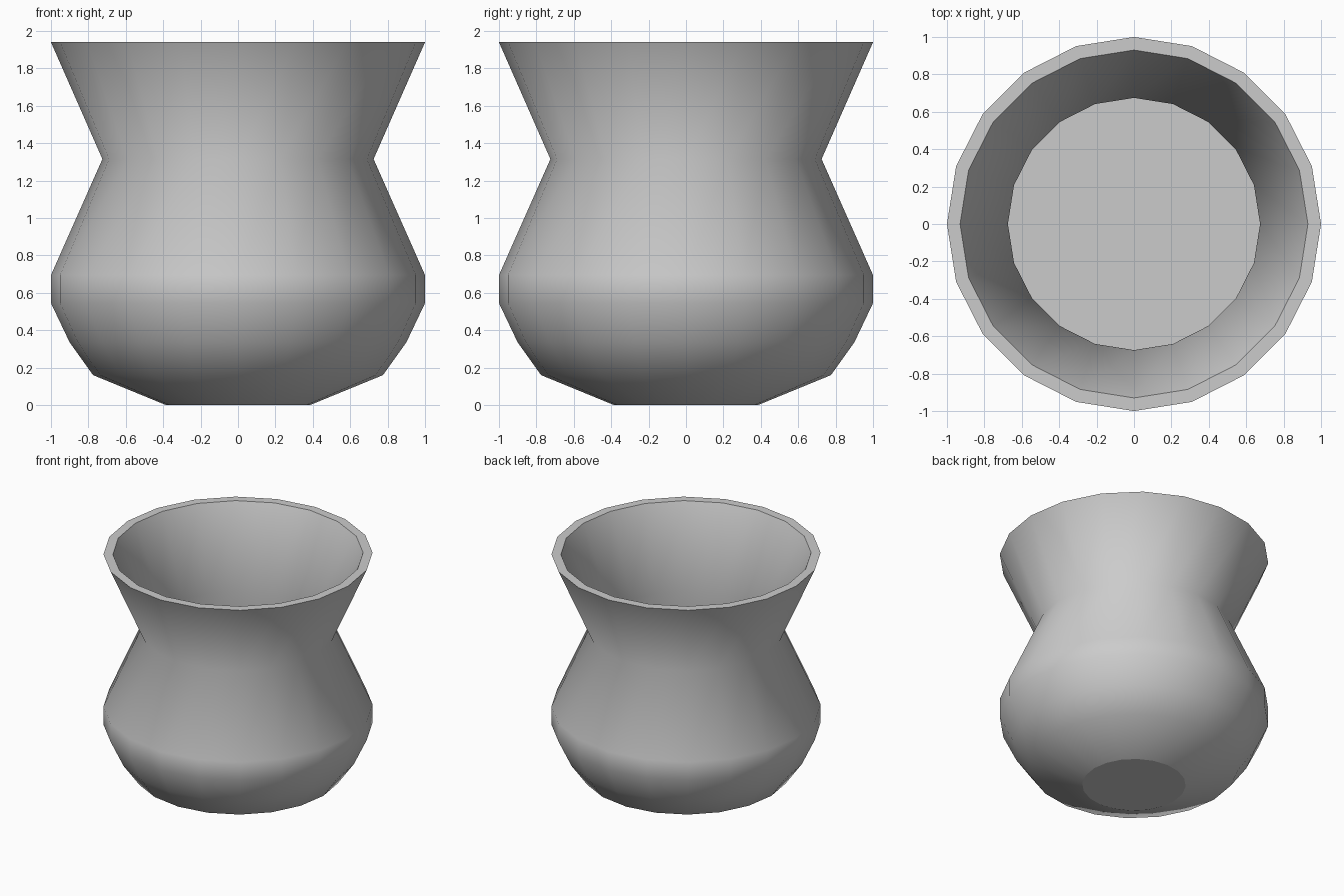
import bpy, bmesh
from math import cos, sin, pi

if "Cube" in bpy.data.objects:
    bpy.data.objects.remove(bpy.data.objects["Cube"])

SIDES = 20

# Lathe profile (radius, height): base edge, belly, neck, rim, then down the inside to the floor
outer = [(0.385, 0.0), (0.775, 0.16), (0.90, 0.335), (1.0, 0.545),
         (1.0, 0.695), (0.725, 1.315), (1.0, 1.94)]
inner = [(r * 0.93, z) for r, z in reversed(outer[1:])]
profile = outer + inner

bm = bmesh.new()
rings = [[bm.verts.new((r * cos(2 * pi * i / SIDES), r * sin(2 * pi * i / SIDES), z))
          for i in range(SIDES)] for r, z in profile]

# Walls are smooth, the rim band stays flat
for k, (low, high) in enumerate(zip(rings, rings[1:])):
    for i in range(SIDES):
        j = (i + 1) % SIDES
        face = bm.faces.new((low[i], low[j], high[j], high[i]))
        face.smooth = k != len(outer) - 1

# Flat underside and flat inner floor
bm.faces.new(rings[0][::-1])
bm.faces.new(rings[-1])

# Flat faces keep a crisp border against the smooth walls
for edge in bm.edges:
    if any(not f.smooth for f in edge.link_faces):
        edge.smooth = False

mesh = bpy.data.meshes.new("vase")
bm.to_mesh(mesh)
bm.free()
vase = bpy.data.objects.new("vase", mesh)
bpy.context.collection.objects.link(vase)
